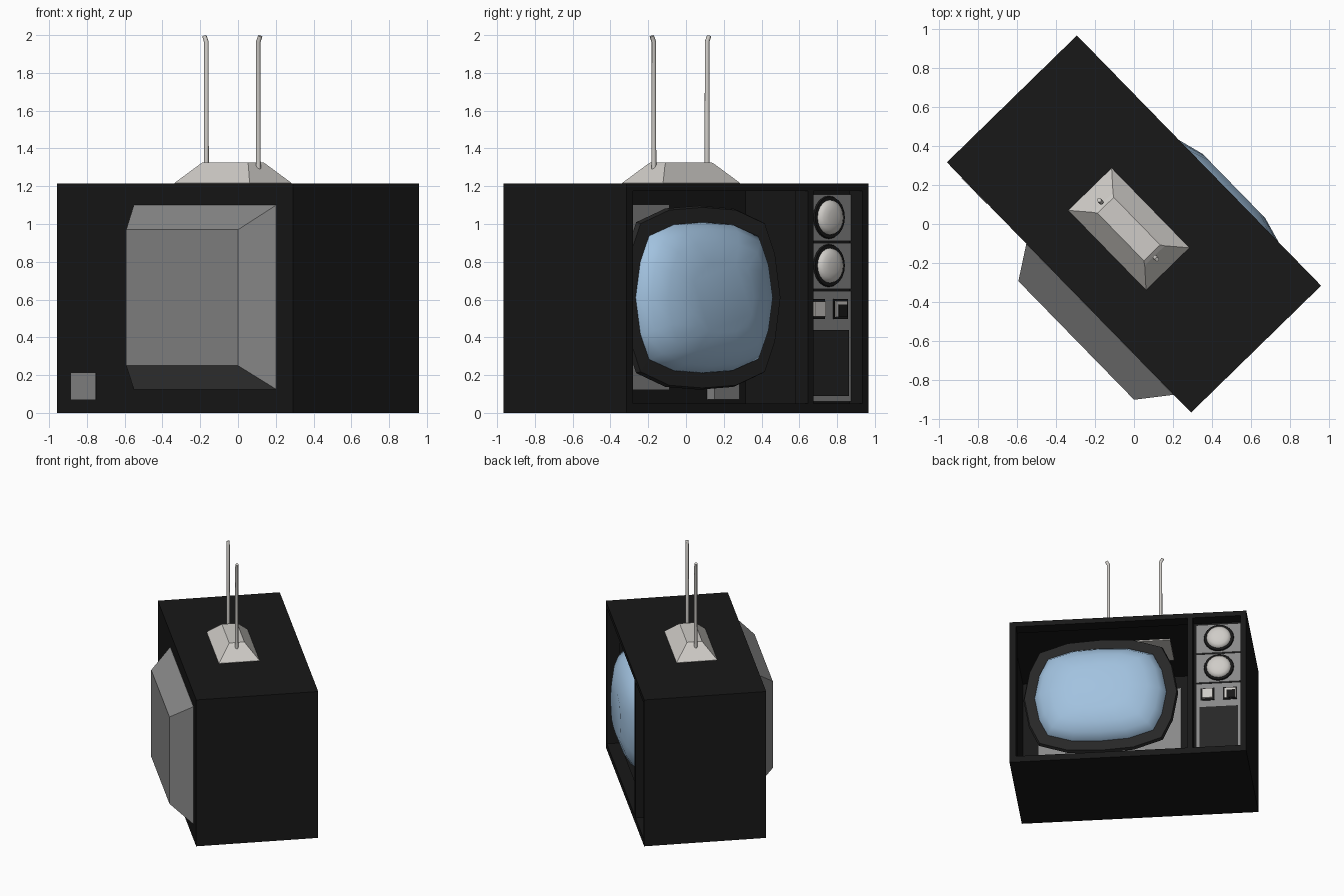
import bpy, bmesh, math
from mathutils import Matrix, Vector

if "Cube" in bpy.data.objects:
    bpy.data.objects.remove(bpy.data.objects["Cube"])

# The set is built facing -y, then every part is turned to its final heading
TURN = Matrix.Rotation(math.radians(134.3), 4, 'Z')


def material(name, rgb):
    m = bpy.data.materials.new(name)
    m.diffuse_color = (*rgb, 1)
    m.use_nodes = True
    m.node_tree.nodes["Principled BSDF"].inputs["Base Color"].default_value = m.diffuse_color
    return m


BLACK = material("cabinet black", (.009, .009, .009))
CHARCOAL = material("charcoal", (.02, .02, .02))
GREY = material("mid grey", (.25, .25, .25))
LIGHT = material("light warm grey", (.62, .60, .57))
BLUE = material("screen blue", (.36, .54, .74))


def finish(bm, name, mat, smooth=None):
    bmesh.ops.recalc_face_normals(bm, faces=bm.faces)
    bm.transform(TURN)
    me = bpy.data.meshes.new(name)
    bm.to_mesh(me)
    bm.free()
    me.materials.append(mat)
    ob = bpy.data.objects.new(name, me)
    bpy.context.collection.objects.link(ob)
    if smooth:
        bpy.ops.object.select_all(action='DESELECT')
        ob.select_set(True)
        bpy.context.view_layer.objects.active = ob
        bpy.ops.object.shade_smooth_by_angle(angle=math.radians(smooth))
    return ob


def add_box(bm, x0, x1, y0, y1, z0, z1):
    c = Vector((x0 + x1, y0 + y1, z0 + z1)) / 2
    bmesh.ops.create_cube(bm, size=1, matrix=Matrix.Translation(c) @
                          Matrix.Diagonal((x1 - x0, y1 - y0, z1 - z0, 1)))


def boxes(name, mat, *bounds):
    bm = bmesh.new()
    for b in bounds:
        add_box(bm, *b)
    return finish(bm, name, mat)


def loft(name, mat, rings, caps=(True, True), smooth=None):
    """Bridge equal-length point rings."""
    bm = bmesh.new()
    rs = [[bm.verts.new(p) for p in r] for r in rings]
    n = len(rs[0])
    for a, b in zip(rs, rs[1:]):
        for i in range(n):
            bm.faces.new((a[i], a[(i + 1) % n], b[(i + 1) % n], b[i]))
    if caps[0]:
        bm.faces.new(rs[0])
    if caps[1]:
        bm.faces.new(rs[-1])
    return finish(bm, name, mat, smooth)


# Cabinet shell, open at the front
W, D, H, T = .895, .465, 1.215, .01
boxes("cabinet_shell", BLACK,
      (-W, W, -D, D, 0, T), (-W, W, -D, D, H - T, H),
      (-W, -W + T, -D, D, T, H - T), (W - T, W, -D, D, T, H - T),
      (-W + T, W - T, D - T, D, T, H - T))

# Front frame with divider between screen bay and control bay
F = -.365
boxes("front_frame", BLACK,
      (-W + T, W - T, -D, F, T, .05), (-W + T, W - T, -D, F, 1.175, H - T),
      (-W + T, -.845, -D, F, .05, 1.175), (.85, W - T, -D, F, .05, 1.175),
      (.45, .49, -D, F, .05, 1.175), (.49, .85, -.37, -.35, .05, 1.175))


# Rear tube housing
def rect_y(x0, x1, z0, z1, y):
    return [(x0, y, z0), (x1, y, z0), (x1, y, z1), (x0, y, z1)]


loft("rear_housing", GREY, [rect_y(-.767, .312, .125, 1.10, .45),
                            rect_y(-.767, .312, .125, 1.10, .466),
                            rect_y(-.644, .204, .25, .97, .628)])
boxes("rear_socket_plate", GREY, (.60, .785, .40, .468, .07, .21))

# Screen outline: one rounded quarter, mirrored to sixteen points
Q = [(1, 0), (.93, .48), (.80, .82), (.43, .97)]


def outline(hw, hh, y):
    pts = []
    for k in range(4):
        for i, (a, b) in enumerate(Q):
            if k % 2 == 0:
                s = 1 if k == 0 else -1
                pts.append((s * a, s * b))
            else:
                s = 1 if k == 1 else -1
                # second kind of quarter: walk the mirrored points backwards
                p = (0, 1) if i == 0 else Q[4 - i]
                pts.append((-s * p[0], s * p[1]))
        if k % 2 == 0:
            continue
    return [(-.218 + hw * x, y, .61 + hh * z) for x, z in sort_ring(pts)]


def sort_ring(pts):
    full = {(sx * a, sz * b) for a, b in Q + [(0, 1)] for sx in (1, -1) for sz in (1, -1)}
    full = {(x + 0.0, z + 0.0) for x, z in full}
    return sorted(full, key=lambda p: math.atan2(p[1], p[0]) % (2 * math.pi))


loft("screen_bezel", CHARCOAL, [outline(.54, .45, -.29), outline(.585, .487, -.325),
                                outline(.575, .478, -.35), outline(.50, .40, -.352)])
loft("screen_glass", BLUE, [outline(.50 * s, .40 * s, y) for s, y in
                            ((1, -.345), (.99, -.365), (.90, -.42), (.73, -.465), (.46, -.502))],
     smooth=50)

# Control panel tiles
P = -.385
boxes("control_tiles", GREY, (.508, .845, P, F, .91, 1.155),
      (.508, .845, P, F, .655, .90), (.508, .845, P, F, .06, .645))
boxes("speaker_grille", CHARCOAL, (.535, .825, P - .006, P, .09, .44))


# Dials: dark collar with a domed light knob
def circle(x, z, r, y, n=20):
    return [(x + r * math.cos(2 * math.pi * i / n), y,
             z + r * math.sin(2 * math.pi * i / n)) for i in range(n)]


for i, z in enumerate((1.035, .78)):
    loft(f"dial_collar_{i}", BLACK, [circle(.68, z, .114, P), circle(.68, z, .11, P - .01)])
    loft(f"dial_knob_{i}", LIGHT,
         [circle(.68, z, r, P - d) for r, d in
          ((.093, .008), (.09, .02), (.07, .034), (.04, .042))], smooth=50)

# Push buttons
boxes("button_surrounds", BLACK, *[(x - .052, x + .052, P - .006, P, .498, .602)
                                   for x in (.595, .765)])
boxes("buttons", LIGHT, (.555, .635, P - .025, P, .51, .59),
      (.722, .808, P - .012, P, .507, .593))
boxes("button_inset", BLACK, (.74, .805, P - .016, P, .507, .575))


# Aerial base on the cabinet top
def rect_z(a, b, z):
    return [(sx * a, .037 + sy * b, z) for sx, sy in ((-1, -1), (1, -1), (1, 1), (-1, 1))]


loft("aerial_base", LIGHT, [rect_z(.285, .155, 1.195), rect_z(.285, .155, 1.217),
                            rect_z(.19, .072, 1.31), rect_z(.17, .058, 1.326)])

# Two aerial rods with outward bent tips
for name, s in (("aerial_rod_right", 1), ("aerial_rod_left", -1)):
    rings = []
    for x, z, r, tilt in ((.197, 1.27, .013, 0), (.197, 1.965, .012, .004), (.212, 1.995, .011, .005)):
        rings.append([(s * (x + r * math.cos(a)), .042 + r * math.sin(a),
                       z - tilt * math.cos(a)) for a in
                      (2 * math.pi * i / 8 for i in range(8))])
    loft(name, LIGHT, rings, smooth=50)
